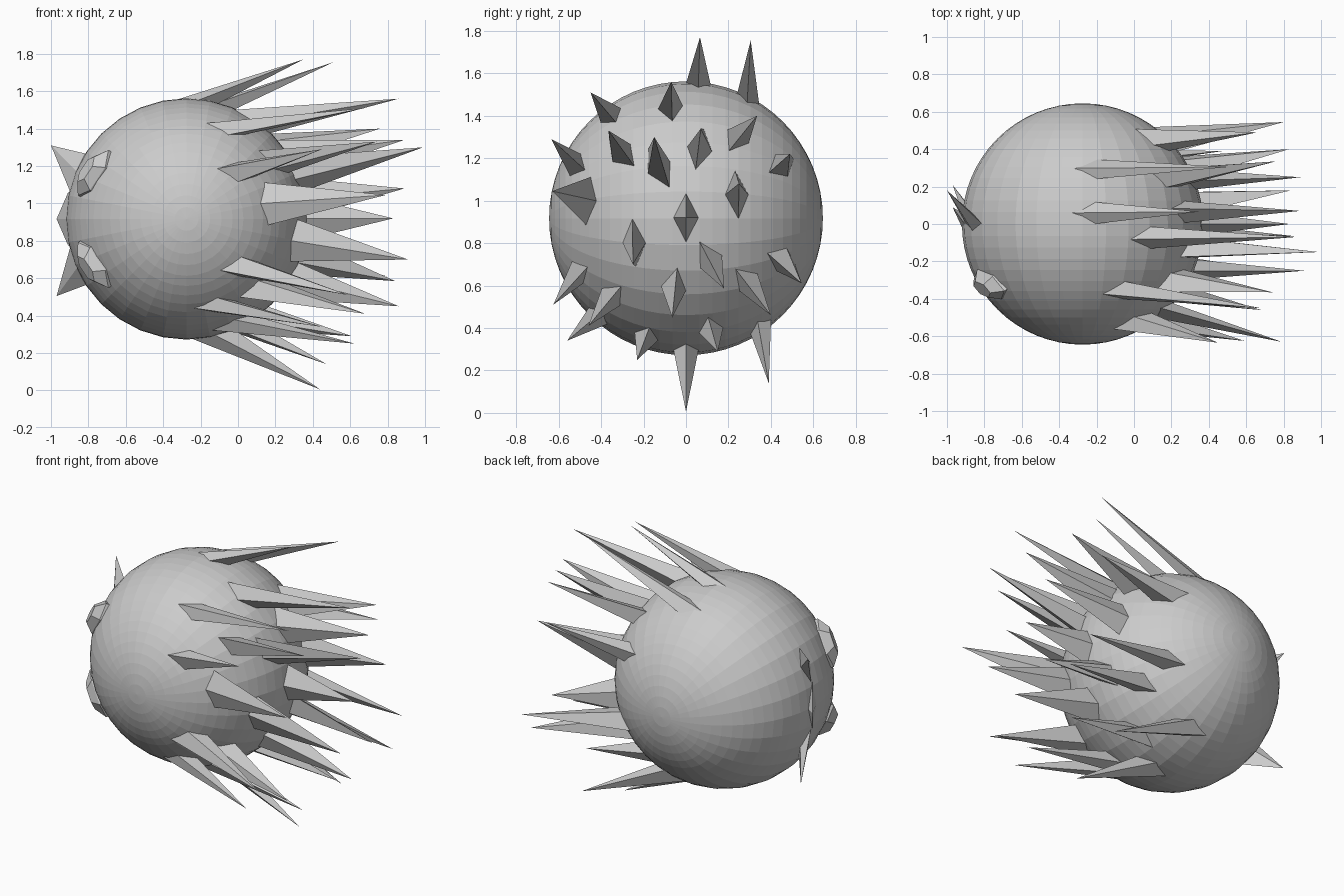
import bpy, bmesh, math
from mathutils import Vector, Matrix

if "Cube" in bpy.data.objects:
    bpy.data.objects.remove(bpy.data.objects["Cube"])

C = Vector((-0.275, 0, 0.917))
R = 0.645


def finish(name, bm):
    bmesh.ops.recalc_face_normals(bm, faces=bm.faces)
    me = bpy.data.meshes.new(name)
    bm.to_mesh(me)
    bm.free()
    ob = bpy.data.objects.new(name, me)
    bpy.context.collection.objects.link(ob)
    return ob


def add_spike(bm, base, tip, long_dir, half_long, half_short):
    """Four-sided spike with a diamond base tangent to the ball."""
    n = (base - C).normalized()
    u = (long_dir - n * long_dir.dot(n)).normalized()
    v = n.cross(u)
    b = base - n * 0.015
    ring = [bm.verts.new(b + d) for d in
            (u * half_long, v * half_short, -u * half_long, -v * half_short)]
    apex = bm.verts.new(tip)
    for i in range(4):
        bm.faces.new((ring[i], ring[(i + 1) % 4], apex))
    bm.faces.new(ring[::-1])


# ball body, poles along y
bm = bmesh.new()
bmesh.ops.create_uvsphere(bm, u_segments=32, v_segments=32, radius=R)
bmesh.ops.transform(bm, verts=bm.verts,
                    matrix=Matrix.Translation(C) @ Matrix.Rotation(math.pi / 2, 4, 'X'))
finish("ball_body", bm)

# swept-back spikes: base y, z, then tip x, y, z
SPIKES = [
    (.06, 1.557, .35, .066, 1.77), (.30, 1.485, .51, .305, 1.755),
    (-.36, 1.41, .68, -.45, 1.51), (-.075, 1.45, .86, -.07, 1.56),
    (-.31, 1.23, .74, -.365, 1.33), (-.13, 1.16, .99, -.15, 1.30),
    (.066, 1.25, .89, .07, 1.34), (.25, 1.31, .76, .335, 1.40),
    (.46, 1.17, .66, .49, 1.22), (-.53, 1.17, .45, -.635, 1.29),
    (-.47, 1.0, .79, -.63, 1.045), (0, .92, .83, 0, .92),
    (.245, 1.03, .89, .25, 1.08), (-.25, .80, .91, -.25, .70),
    (-.52, .66, .59, -.625, .51), (-.36, .54, .68, -.46, .41),
    (-.42, .45, .45, -.56, .34), (-.06, .58, .86, -.065, .45),
    (.12, .71, .84, .18, .585), (.30, .61, .83, .40, .46),
    (.46, .72, .80, .545, .61), (-.19, .35, .625, -.23, .25),
    (.12, .38, .61, .15, .29), (.36, .40, .475, .39, .14),
    (0, .288, .44, 0, .005),
]
bm = bmesh.new()
for y, z, tx, ty, tz in SPIKES:
    dz = z - C.z
    base = Vector((C.x + math.sqrt(max(0, R * R - y * y - dz * dz)), y, z))
    along = Vector((0, 0, 1)) if abs(dz) < 0.15 else Vector((1, 0, 0))
    add_spike(bm, base, Vector((tx, ty, tz)), along, 0.115, 0.06)
finish("spikes", bm)

# three flat teeth on the face side
bm = bmesh.new()
for bz, tip, w in ((1.17, (-1.0, .18, 1.31), .11),
                   (.917, (-.97, .09, .917), .15),
                   (.66, (-.97, .21, .505), .11)):
    base = Vector((C.x - math.sqrt(R * R - (bz - C.z) ** 2), 0, bz))
    add_spike(bm, base, Vector(tip), Vector((0, 0, 1)), w, 0.05)
finish("teeth", bm)


# faceted slanted eyes, mirrored about the middle height
def eye(name, s):
    n = Vector((-.77, -.5, .38)).normalized()
    u = Vector((.14, -.09, .27))
    u = (u - n * u.dot(n)).normalized()
    v = n.cross(u)
    bm = bmesh.new()
    rings = []
    for r, k in ((0.58, 1.0), (0.645, 1.0), (0.695, 0.55)):
        ring = []
        for i in range(6):
            a = math.tau * i / 6
            p = n * r + u * (0.15 * k * math.cos(a)) + v * (0.085 * k * math.sin(a))
            ring.append(bm.verts.new(C + Vector((p.x, p.y, s * p.z))))
        rings.append(ring)
    for lo, hi in zip(rings, rings[1:]):
        for i in range(6):
            j = (i + 1) % 6
            bm.faces.new((lo[i], lo[j], hi[j], hi[i]))
    bm.faces.new(rings[0][::-1])
    bm.faces.new(rings[-1])
    finish(name, bm)


eye("upper_eye", 1)
eye("lower_eye", -1)
